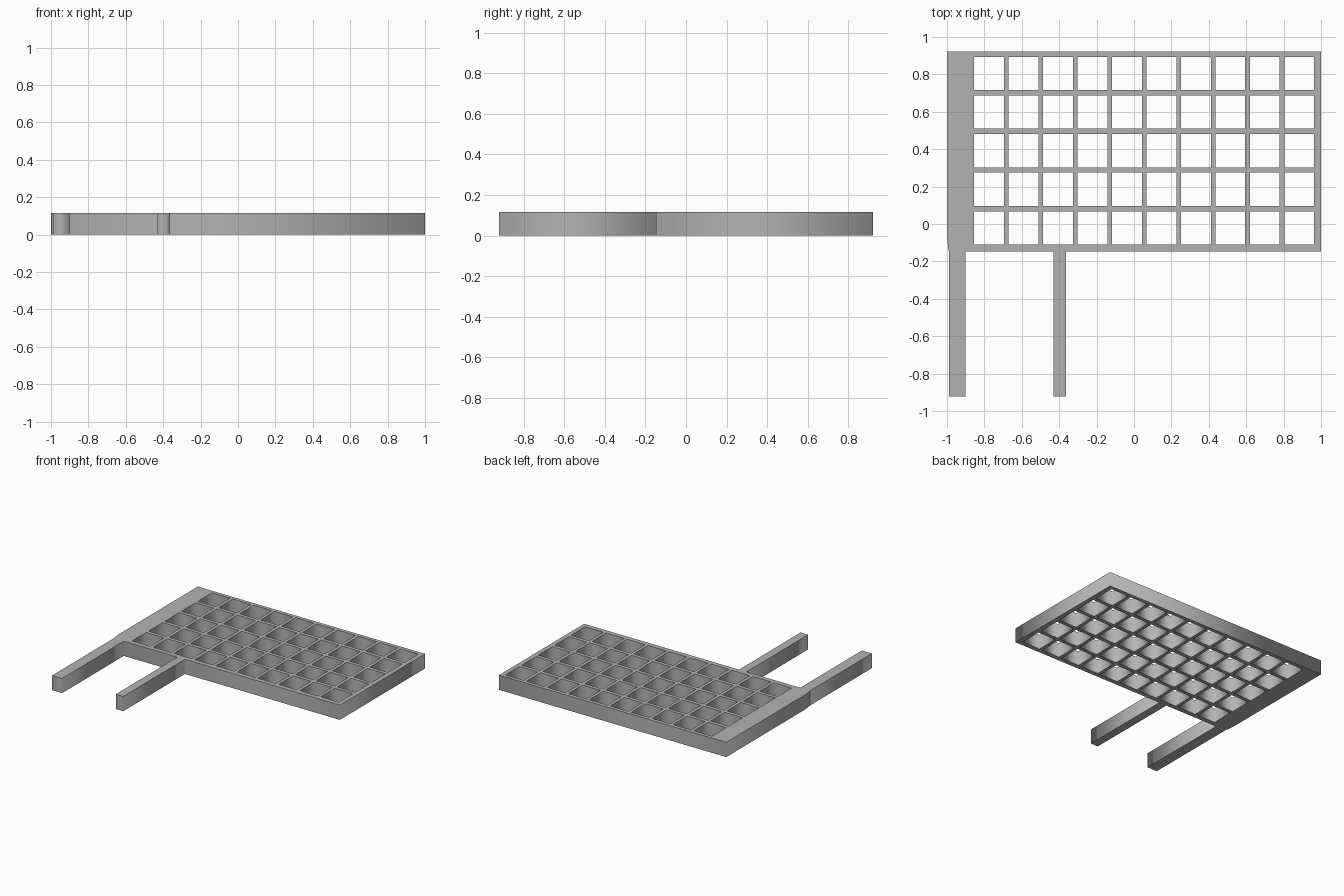
import bpy

cube = bpy.data.objects.get("Cube")
if cube:
    bpy.data.objects.remove(cube, do_unlink=True)

HEIGHT = 0.117
FRONT, BACK = -0.147, 0.922      # edges of the lattice panel
LEG_END = -0.922

grey = bpy.data.materials.new("plain grey")
grey.use_nodes = True
colour = (0.45, 0.45, 0.45, 1)
grey.diffuse_color = colour
grey.node_tree.nodes["Principled BSDF"].inputs["Base Color"].default_value = colour


def rectangle(x0, x1, y0, y1):
    return [(x0, y0), (x1, y0), (x1, y1), (x0, y1)]


def plate(name, loops):
    """Extrude filled outlines; inner loops become through holes."""
    curve = bpy.data.curves.new(name, "CURVE")
    curve.dimensions = "2D"
    curve.fill_mode = "BOTH"
    curve.extrude = HEIGHT / 2
    for points in loops:
        spline = curve.splines.new("POLY")
        spline.points.add(len(points) - 1)
        for point, (x, y) in zip(spline.points, points):
            point.co = (x, y, 0, 1)
        spline.use_cyclic_u = True
    curve.materials.append(grey)
    obj = bpy.data.objects.new(name, curve)
    obj.location.z = HEIGHT / 2
    bpy.context.collection.objects.link(obj)
    bpy.ops.object.select_all(action="DESELECT")
    obj.select_set(True)
    bpy.context.view_layer.objects.active = obj
    bpy.ops.object.convert(target="MESH")
    return bpy.context.object


# Lattice panel: wide left border, eased front corner, ten by five openings
outline = [(-1, BACK), (-1, -0.07), (-0.995, -0.115), (-0.99, FRONT),
           (1, FRONT), (1, BACK)]
openings = []
for column in range(10):
    for row in range(5):
        x = -0.855 + column * 0.1844
        y = -0.109 + row * 0.2062
        openings.append(rectangle(x, x + 0.159, y, y + 0.177))
plate("lattice_panel", [outline] + openings)

# Two legs reaching forward from the panel
plate("wide_leg", [rectangle(-0.99, -0.902, LEG_END, FRONT)])
plate("narrow_leg", [rectangle(-0.43, -0.364, LEG_END, FRONT)])
